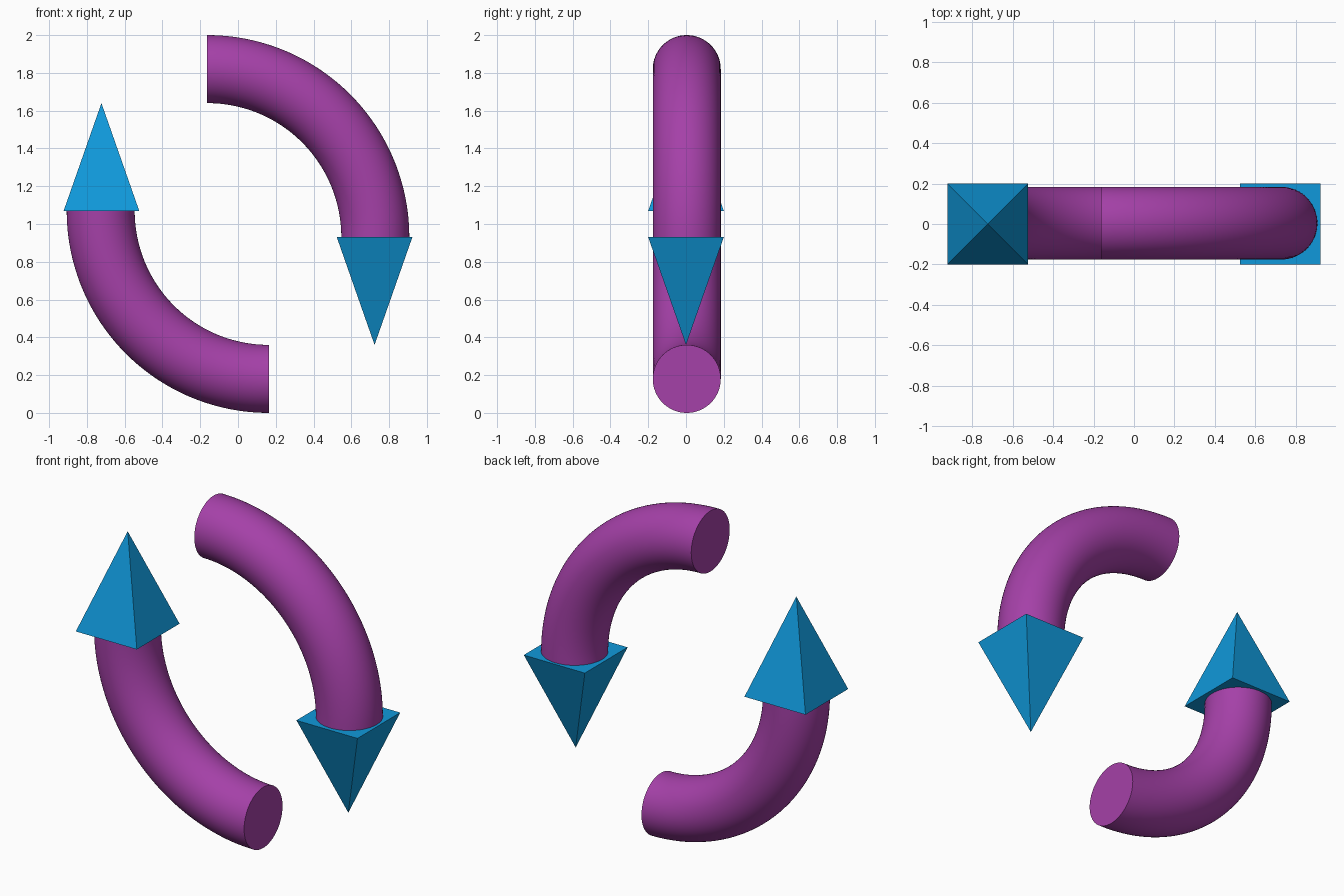
import bpy, bmesh, math
from mathutils import Matrix, Vector

if "Cube" in bpy.data.objects:
    bpy.data.objects.remove(bpy.data.objects["Cube"])

R, TUBE = 0.89, 0.18          # bend radius, tube radius
ARC_X, ARC_Z = -0.163, 0.93   # centre of the upper bend
HEAD_X, HEAD_HALF, HEAD_TIP = 0.723, 0.2, 0.36


def material(name, rgb):
    m = bpy.data.materials.new(name)
    m.diffuse_color = (*rgb, 1)
    m.use_nodes = True
    m.node_tree.nodes["Principled BSDF"].inputs["Base Color"].default_value = m.diffuse_color
    return m


purple = material("purple", (0.376, 0.052, 0.392))
blue = material("blue", (0.005, 0.318, 0.71))


def finish(bm, name, mat, turn):
    # the second arrow is the first one turned half round about y, at z = 1
    pivot = Matrix.Translation((0, 0, 1))
    bm.transform(pivot @ Matrix.Rotation(turn, 4, 'Y') @ pivot.inverted())
    bmesh.ops.recalc_face_normals(bm, faces=bm.faces)
    me = bpy.data.meshes.new(name)
    bm.to_mesh(me)
    bm.free()
    ob = bpy.data.objects.new(name, me)
    bpy.context.collection.objects.link(ob)
    me.materials.append(mat)
    return ob


def shaft(name, turn):
    # disc swept through a quarter circle
    bm = bmesh.new()
    place = Matrix.Translation((ARC_X, 0.004, ARC_Z + R)) @ Matrix.Rotation(math.pi / 2, 4, 'Y')
    disc = bmesh.ops.create_circle(bm, cap_ends=True, segments=64, radius=TUBE, matrix=place)
    rim = list({e for v in disc["verts"] for e in v.link_edges})
    end = bmesh.ops.spin(bm, geom=rim, cent=(ARC_X, 0, ARC_Z), axis=(0, 1, 0),
                         angle=math.pi / 2, steps=48)["geom_last"]
    bmesh.ops.contextual_create(bm, geom=[g for g in end if isinstance(g, bmesh.types.BMEdge)])
    ob = finish(bm, name, purple, turn)
    bpy.ops.object.select_all(action='DESELECT')
    ob.select_set(True)
    bpy.context.view_layer.objects.active = ob
    bpy.ops.object.shade_smooth_by_angle(angle=math.radians(40))


def head(name, turn):
    # square pyramid pointing down
    bm = bmesh.new()
    h = HEAD_HALF
    base = [bm.verts.new((HEAD_X + x, y, ARC_Z)) for x, y in ((-h, -h), (h, -h), (h, h), (-h, h))]
    tip = bm.verts.new((HEAD_X, 0, HEAD_TIP))
    bm.faces.new(base)
    for i in range(4):
        bm.faces.new((base[i], base[(i + 1) % 4], tip))
    finish(bm, name, blue, turn)


for side, turn in (("right", 0), ("left", math.pi)):
    shaft(side + "_arrow_shaft", turn)
    head(side + "_arrow_head", turn)
